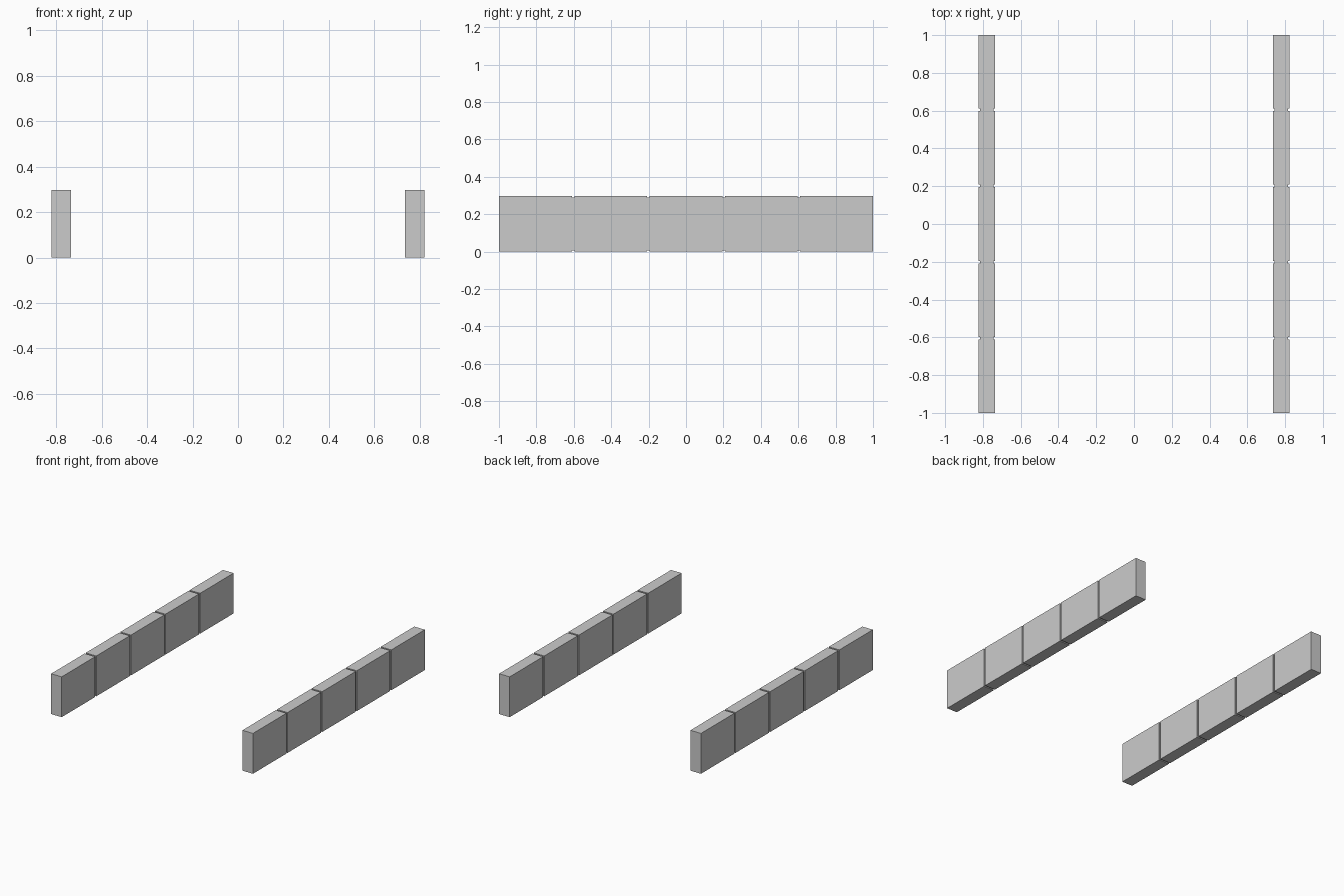
import bpy

if "Cube" in bpy.data.objects:
    bpy.data.objects.remove(bpy.data.objects["Cube"])

LENGTH, WIDTH, HEIGHT = 2.0, 0.086, 0.297
X_POS = 0.779          # centre line of each row
COUNT, GAP, INSET = 5, 0.013, 0.007
BLOCK = (LENGTH - GAP * (COUNT - 1)) / COUNT
PITCH = BLOCK + GAP


def box(name, centre, size):
    bpy.ops.mesh.primitive_cube_add(size=1, location=centre)
    ob = bpy.context.object
    ob.name = name
    ob.scale = size
    bpy.ops.object.transform_apply(location=False, rotation=False, scale=True)
    return ob


for side, sx in (("left", -1), ("right", 1)):
    x = sx * X_POS
    for i in range(COUNT):
        # Kerb block
        y = -LENGTH / 2 + BLOCK / 2 + i * PITCH
        box(f"{side}_kerb_block_{i + 1}", (x, y, HEIGHT / 2), (WIDTH, BLOCK, HEIGHT))
        # Recessed joint between neighbouring blocks
        if i < COUNT - 1:
            box(f"{side}_kerb_joint_{i + 1}", (x, y + PITCH / 2, HEIGHT / 2),
                (WIDTH - 2 * INSET, GAP, HEIGHT - 2 * INSET))
